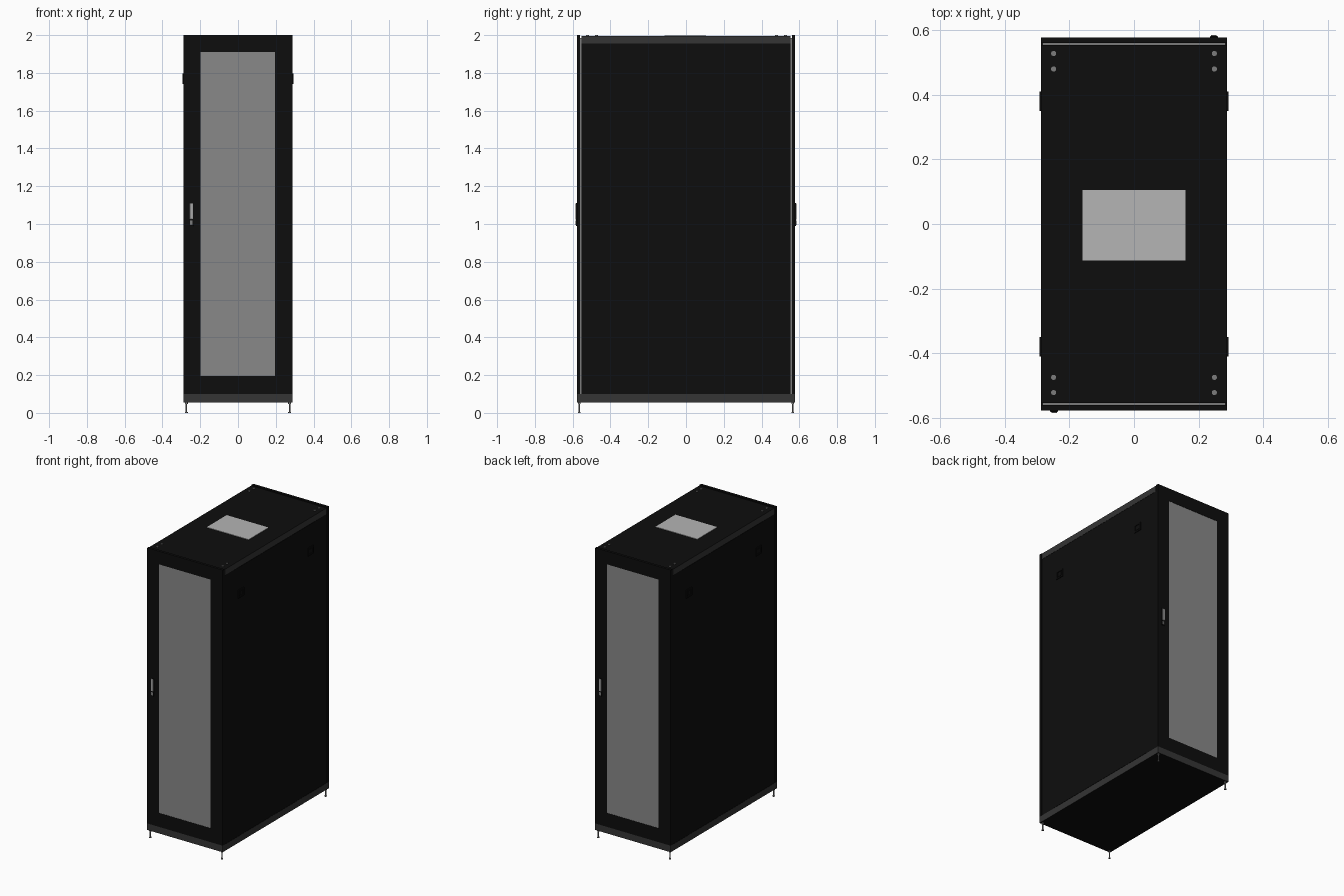
import bpy, math
from mathutils import Vector

cube = bpy.data.objects.get("Cube")
if cube:
    bpy.data.objects.remove(cube, do_unlink=True)


def material(name, value):
    m = bpy.data.materials.new(name)
    m.use_nodes = True
    colour = (value, value, value, 1)
    m.diffuse_color = colour
    m.node_tree.nodes["Principled BSDF"].inputs["Base Color"].default_value = colour
    return m


BLACK = material("black paint", 0.004)
CHARCOAL = material("charcoal frame", 0.035)
MESH = material("grey door mesh", 0.25)
VENT = material("light vent", 0.46)
STEEL = material("steel", 0.2)
SILVER = material("silver lever", 0.4)


def finish(name, mat, bevel=0):
    ob = bpy.context.object
    ob.name = name
    ob.data.materials.append(mat)
    if bevel:
        mod = ob.modifiers.new("soft edges", 'BEVEL')
        mod.width = bevel
        mod.segments = 2
    return ob


def box(name, x, y, z, mat, bevel=0):
    """Box from (low, high) ranges on each axis."""
    low, high = Vector((x[0], y[0], z[0])), Vector((x[1], y[1], z[1]))
    bpy.ops.mesh.primitive_cube_add(size=1, location=(low + high) / 2)
    ob = bpy.context.object
    for v in ob.data.vertices:
        v.co = v.co * (high - low)
    return finish(name, mat, bevel)


def rod(name, x, y, z, radius, mat):
    bpy.ops.mesh.primitive_cylinder_add(vertices=16, radius=radius, depth=z[1] - z[0],
                                        location=(x, y, sum(z) / 2))
    ob = finish(name, mat)
    bpy.ops.object.shade_smooth_by_angle()
    return ob


def turned(name, x, y, z, mat, bevel=0):
    """A front part and its copy turned half a circle to the back."""
    box("front_" + name, x, y, z, mat, bevel)
    box("back_" + name, (-x[1], -x[0]), (-y[1], -y[0]), z, mat, bevel)


# Inner frame, showing in the gaps beside the doors
box("inner_frame", (-0.284, 0.284), (-0.56, 0.56), (0.09, 1.985), STEEL)

# Base plinth with black underside
base = box("base_plinth", (-0.288, 0.288), (-0.578, 0.578), (0.055, 0.1), CHARCOAL)
# Roof with black top and charcoal edges
roof = box("roof", (-0.288, 0.288), (-0.554, 0.554), (1.955, 1.996), CHARCOAL)
for ob in (base, roof):
    ob.data.materials.append(BLACK)
    for face in ob.data.polygons:
        face.material_index = 1 if abs(face.normal.z) > 0.5 else 0

# Roof vent
box("roof_vent", (-0.16, 0.16), (-0.113, 0.105), (1.992, 1.999), VENT)

# Doors: four rails round a mesh panel, with hinge and latch details
turned("door_latch_stile", (-0.288, -0.198), (-0.578, -0.56), (0.1, 2.0), BLACK)
turned("door_hinge_stile", (0.196, 0.288), (-0.578, -0.56), (0.1, 2.0), BLACK)
turned("door_bottom_rail", (-0.198, 0.196), (-0.578, -0.56), (0.1, 0.195), BLACK)
turned("door_top_rail", (-0.198, 0.196), (-0.578, -0.56), (1.91, 2.0), BLACK)
turned("door_mesh", (-0.198, 0.196), (-0.576, -0.562), (0.195, 1.91), MESH)
turned("handle_plate", (-0.26, -0.236), (-0.582, -0.576), (0.99, 1.112), BLACK, 0.002)
turned("handle_lever", (-0.256, -0.238), (-0.586, -0.58), (1.025, 1.108), SILVER, 0.002)
turned("handle_lock", (-0.254, -0.240), (-0.585, -0.58), (0.995, 1.018), STEEL, 0.002)

# Side panels with a slightly raised middle and square latches
for side, s in (("left", 1), ("right", -1)):
    def across(a, b):
        return tuple(sorted((s * a, s * b)))
    box(side + "_side_panel", across(0.28, 0.2865), (-0.554, 0.554), (0.1, 1.955), BLACK)
    box(side + "_panel_middle", across(0.285, 0.288), (-0.46, 0.46), (0.103, 1.952), BLACK)
    for end, y in (("front", -0.38), ("back", 0.38)):
        for dy in (-0.025, 0.025):
            box(f"{side}_{end}_latch_upright", across(0.286, 0.293),
                (y + dy - 0.005, y + dy + 0.005), (1.742, 1.798), BLACK)
        for z in (1.747, 1.793):
            box(f"{side}_{end}_latch_crosspiece", across(0.286, 0.293),
                (y - 0.03, y + 0.03), (z - 0.005, z + 0.005), BLACK)
        box(f"{side}_{end}_latch_button", across(0.286, 0.291),
            (y - 0.016, y + 0.016), (1.756, 1.784), BLACK)

# Roof bolts and levelling feet
for x in (-1, 1):
    for y in (-0.522, -0.475, 0.48, 0.528):
        rod("roof_bolt", x * 0.249, y, (1.99, 2.0), 0.008, STEEL)
    for y in (-1, 1):
        rod("foot_stem", x * 0.273, y * 0.565, (0.0, 0.06), 0.004, STEEL)
        rod("foot_pad", x * 0.273, y * 0.565, (0.0, 0.006), 0.007, STEEL)
        rod("foot_nut", x * 0.273, y * 0.565, (0.046, 0.056), 0.007, STEEL)
